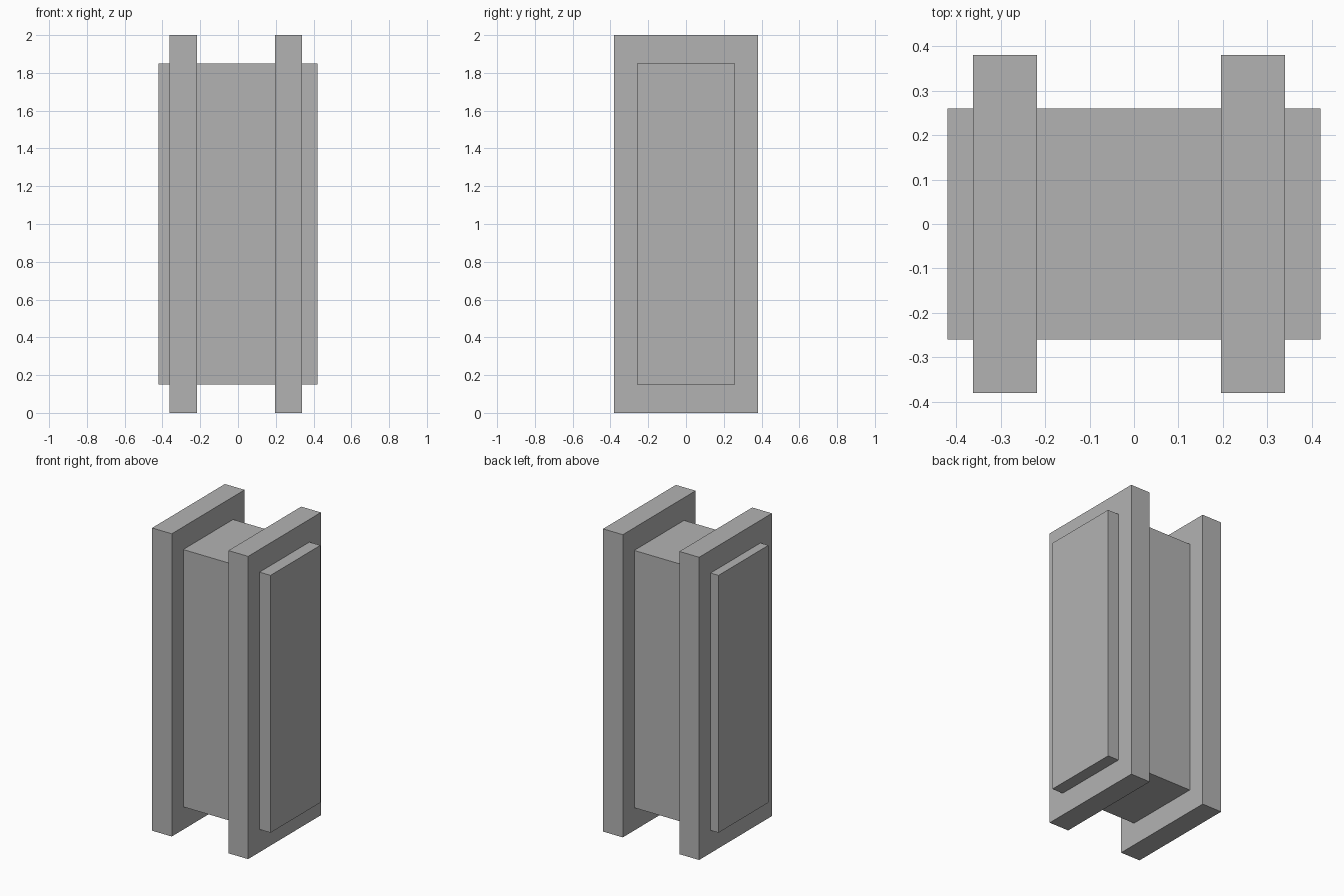
import bpy
from mathutils import Vector

cube = bpy.data.objects.get("Cube")
if cube:
    bpy.data.objects.remove(cube, do_unlink=True)

# Single plain grey
grey = bpy.data.materials.new("plain grey")
grey.use_nodes = True
colour = (0.45, 0.45, 0.45, 1.0)
grey.diffuse_color = colour
grey.node_tree.nodes["Principled BSDF"].inputs["Base Color"].default_value = colour


def box(name, low, high):
    """Add a flat-faced box spanning two opposite corners."""
    low, high = Vector(low), Vector(high)
    bpy.ops.mesh.primitive_cube_add(size=1, location=(low + high) / 2)
    obj = bpy.context.object
    obj.name = obj.data.name = name
    size = high - low
    for vert in obj.data.vertices:
        vert.co = vert.co * size
    obj.data.materials.append(grey)
    return obj


# Central block, running through both plates
box("core_block", (-0.42, -0.26, 0.15), (0.42, 0.26, 1.85))

# Tall plates around the block, slightly off centre
for name, start in (("right_plate", -0.362), ("left_plate", 0.196)):
    box(name, (start, -0.38, 0), (start + 0.144, 0.38, 2))
